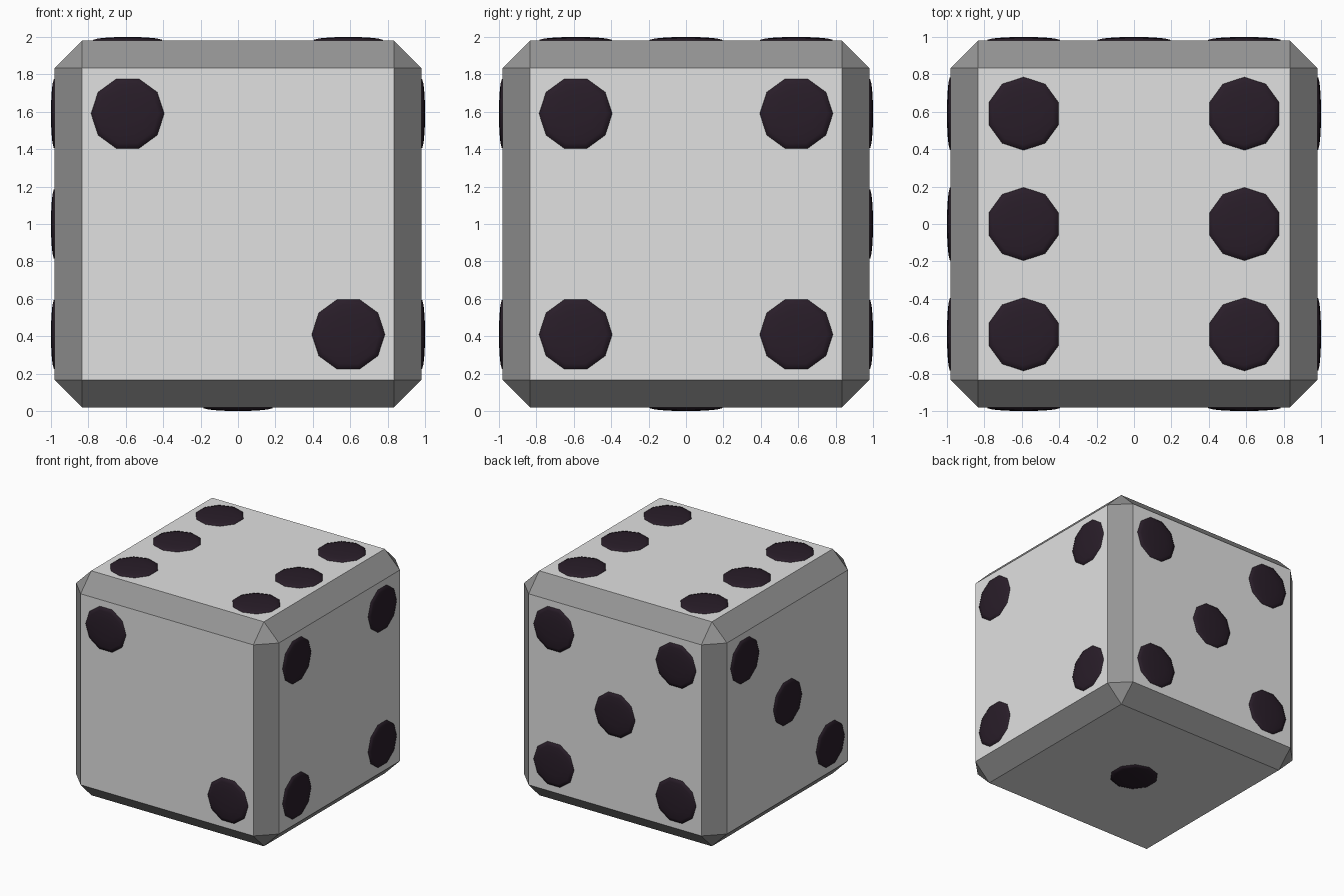
import bpy, bmesh, math
from mathutils import Vector, Matrix

if "Cube" in bpy.data.objects:
    bpy.data.objects.remove(bpy.data.objects["Cube"])

HALF = 0.98      # half width of the body
CHAMFER = 0.146  # edge chamfer
S = 0.59         # pip spacing from face centre


def material(name, rgb):
    m = bpy.data.materials.new(name)
    m.diffuse_color = (*rgb, 1)
    m.use_nodes = True
    m.node_tree.nodes["Principled BSDF"].inputs["Base Color"].default_value = m.diffuse_color
    return m


ivory = material("pale grey", (0.75, 0.75, 0.75))
edge = material("mid grey", (0.3, 0.3, 0.3))
dark = material("dark plum", (0.022, 0.0125, 0.022))


def finish(bm, name, *mats):
    mesh = bpy.data.meshes.new(name)
    bm.to_mesh(mesh)
    bm.free()
    for m in mats:
        mesh.materials.append(m)
    ob = bpy.data.objects.new(name, mesh)
    ob.location.z = 1
    bpy.context.collection.objects.link(ob)
    return ob


# chamfered body, with darker slanted edges and corners
bm = bmesh.new()
bmesh.ops.create_cube(bm, size=2 * HALF)
bmesh.ops.bevel(bm, geom=bm.edges[:], offset=CHAMFER, segments=1,
                affect='EDGES', profile=0.5)
bm.normal_update()
for f in bm.faces:
    f.material_index = 0 if max(abs(c) for c in f.normal) > 0.95 else 1
finish(bm, "body", ivory, edge)


def add_pip(bm, frame):
    """Shallow ten-sided dome, with a corner pointing along the frame's x."""
    rings = []
    for r, h in ((0.197, -0.003), (0.193, 0.005), (0.165, 0.012), (0.1, 0.018)):
        rings.append([bm.verts.new(frame @ Vector((r * math.cos(i * math.tau / 10),
                                                   r * math.sin(i * math.tau / 10), h)))
                      for i in range(10)])
    tip = bm.verts.new(frame @ Vector((0, 0, 0.02)))
    for i in range(10):
        j = (i + 1) % 10
        for a, b in zip(rings, rings[1:]):
            bm.faces.new((a[i], a[j], b[j], b[i]))
        bm.faces.new((rings[-1][i], rings[-1][j], tip))
    bm.faces.new(rings[0][::-1])


# pips: face normal, in-plane u axis, (u, v) positions with v = normal x u
four = [(a, b) for a in (-1, 1) for b in (-1, 1)]
sides = {
    "front": ((0, -1, 0), (1, 0, 0), [(-1, 1), (1, -1)]),
    "right": ((1, 0, 0), (0, 1, 0), four),
    "back": ((0, 1, 0), (-1, 0, 0), four + [(0, 0)]),
    "left": ((-1, 0, 0), (0, -1, 0), [(-1, 1), (0, 0), (1, -1)]),
    "top": ((0, 0, 1), (0, 1, 0), four + [(0, -1), (0, 1)]),
    "bottom": ((0, 0, -1), (0, 1, 0), [(0, 0)]),
}
# add_pip takes (u, v, n); u points along the pip's corner direction
for name, (n, u, spots) in sides.items():
    n, u = Vector(n), Vector(u)
    v = n.cross(u)
    bm = bmesh.new()
    for a, b in spots:
        frame = Matrix((u, v, n)).transposed().to_4x4()
        frame.translation = n * HALF + u * a * S + v * b * S
        add_pip(bm, frame)
    for f in bm.faces:
        f.smooth = len(f.verts) < 10
    finish(bm, name + "_pips", dark)
